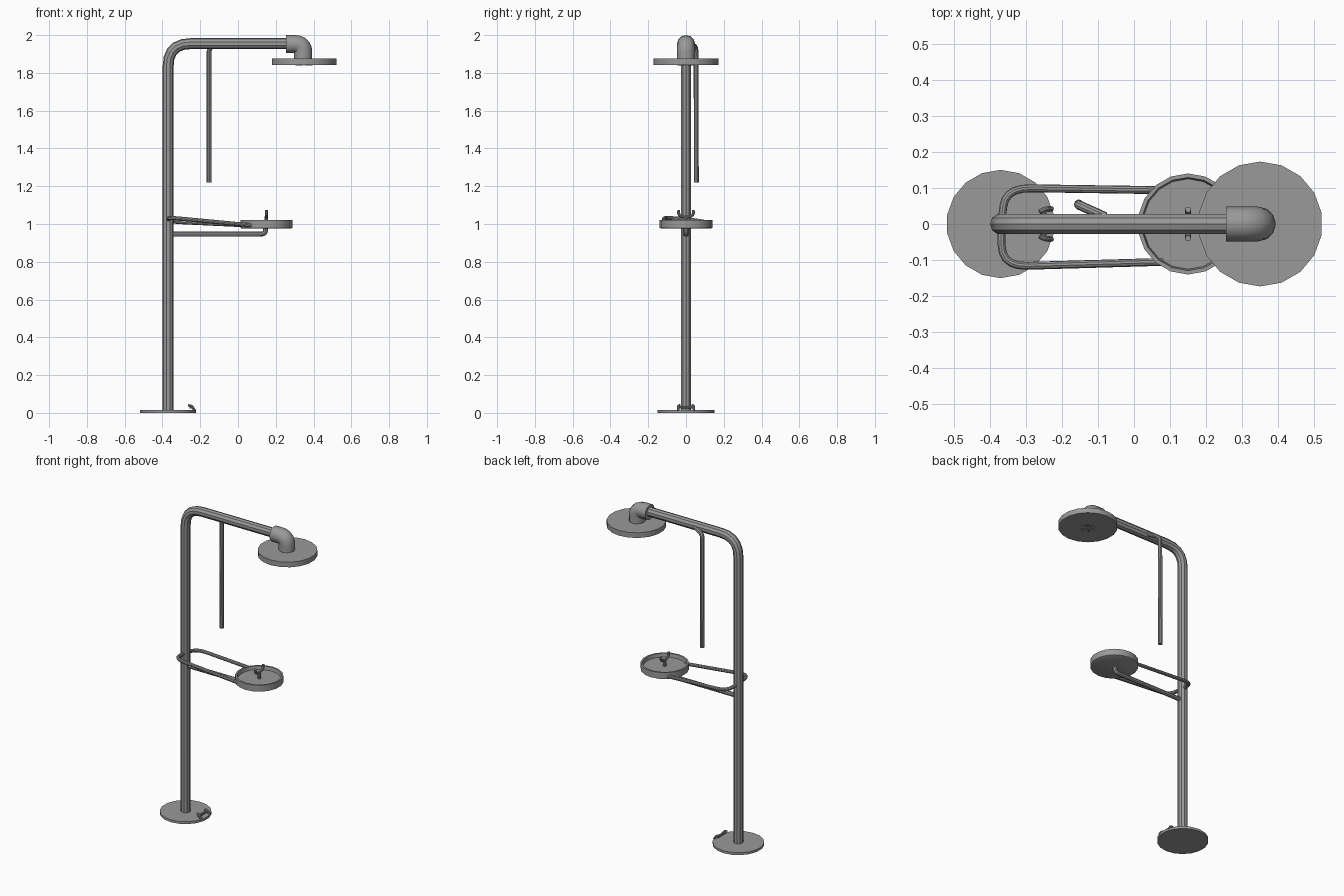
import bpy, bmesh, math
from mathutils import Vector

cube = bpy.data.objects.get("Cube")
if cube:
    bpy.data.objects.remove(cube)

steel = bpy.data.materials.new("grey_steel")
steel.use_nodes = True
GREY = (0.32, 0.32, 0.32, 1)
steel.diffuse_color = GREY
steel.node_tree.nodes["Principled BSDF"].inputs["Base Color"].default_value = GREY


def finish(obj):
    """Give the part its material and smooth shading with sharp edges."""
    obj.data.materials.clear()
    obj.data.materials.append(steel)
    bpy.ops.object.select_all(action='DESELECT')
    obj.select_set(True)
    bpy.context.view_layer.objects.active = obj
    if obj.type == 'CURVE':
        bpy.ops.object.convert(target='MESH')
        obj = bpy.context.view_layer.objects.active
    bpy.ops.object.shade_smooth_by_angle(angle=math.radians(35))
    return obj


def lathe(name, center, profile, sides=18):
    """Turn a closed (radius, height) profile about a vertical axis."""
    bm = bmesh.new()
    rings = []
    for r, z in profile:
        angles = [math.pi / 2 + 2 * math.pi * i / sides for i in range(sides)]
        rings.append([bm.verts.new((r * math.cos(a), r * math.sin(a), z)) for a in angles])
    for low, high in zip(rings, rings[1:]):
        for i in range(sides):
            j = (i + 1) % sides
            bm.faces.new((low[i], low[j], high[j], high[i]))
    bm.faces.new(rings[0][::-1])
    bm.faces.new(rings[-1])
    mesh = bpy.data.meshes.new(name)
    bm.to_mesh(mesh)
    bm.free()
    obj = bpy.data.objects.new(name, mesh)
    obj.location = center
    bpy.context.collection.objects.link(obj)
    return finish(obj)


def rounded(points, bend, steps=5):
    """Replace each inner corner of a path by a smooth bend."""
    pts = [Vector(p) for p in points]
    path = [pts[0]]
    for a, b, c in zip(pts, pts[1:], pts[2:]):
        start = b + (a - b).normalized() * min(bend, (a - b).length * 0.49)
        end = b + (c - b).normalized() * min(bend, (c - b).length * 0.49)
        for i in range(steps + 1):
            t = i / steps
            path.append(start * (1 - t) ** 2 + b * 2 * t * (1 - t) + end * t * t)
    return path + [pts[-1]]


def tube(name, points, radius, bend=0.03, resolution=3):
    curve = bpy.data.curves.new(name, 'CURVE')
    curve.dimensions = '3D'
    curve.bevel_depth = radius
    curve.bevel_resolution = resolution
    curve.use_fill_caps = True
    spline = curve.splines.new('POLY')
    path = rounded(points, bend)
    spline.points.add(len(path) - 1)
    for point, co in zip(spline.points, path):
        point.co = (*co, 1)
    obj = bpy.data.objects.new(name, curve)
    bpy.context.collection.objects.link(obj)
    return finish(obj)


POLE_X, BOWL_X, HEAD_X = -0.37, 0.15, 0.35

# Floor plate, upright and overhead arm
lathe("base_plate", (POLE_X, 0, 0), [(0.15, 0), (0.15, 0.015)])
tube("pole_and_arm", [(POLE_X, 0, 0.01), (POLE_X, 0, 1.955), (0.27, 0, 1.955)], 0.029, 0.12)

# Shower elbow and head
tube("shower_elbow", [(0.255, 0, 1.952), (0.345, 0, 1.952), (0.345, 0, 1.865)], 0.048, 0.06, 4)
lathe("shower_head", (HEAD_X, 0, 0), [(0.173, 1.842), (0.173, 1.875)])

# Spray rosette under the head
for i in range(8):
    a = i * math.pi / 4
    start = (HEAD_X + 0.015 * math.cos(a), 0.015 * math.sin(a), 1.842)
    end = (HEAD_X + 0.045 * math.cos(a), 0.045 * math.sin(a), 1.842)
    tube("spray_slot", [start, end], 0.004, resolution=1)

# Pull rod hung from the arm
tube("pull_rod", [(-0.08, 0.02, 1.95), (-0.153, 0.053, 1.94), (-0.153, 0.055, 1.22)], 0.013)

# Eye wash bowl with a raised rim
lathe("wash_bowl", (BOWL_X, 0, 0),
      [(0.13, 0.975), (0.14, 0.98), (0.14, 1.02), (0.129, 1.02), (0.125, 0.998)])

# Forked nozzle in the bowl
tube("nozzle_stem", [(BOWL_X, 0, 0.985), (BOWL_X, 0, 1.04)], 0.009)
for side in (-1, 1):
    tube("nozzle_prong", [(BOWL_X, 0, 1.035), (BOWL_X, side * 0.038, 1.045),
                          (BOWL_X, side * 0.04, 1.073)], 0.008, 0.015)

# Supply pipe under the bowl
tube("supply_pipe", [(POLE_X, 0, 0.946), (BOWL_X - 0.005, 0, 0.946),
                     (BOWL_X - 0.005, 0, 0.985)], 0.014, 0.03)

# Push handle looping around the pole
tube("push_handle", [(0.06, 0.094, 0.992), (-0.355, 0.1, 1.012), (-0.369, 0, 1.025),
                     (-0.365, -0.118, 1.034), (0.08, -0.105, 0.992)], 0.011, 0.07)

# Foot pedal on the floor plate
tube("pedal_bar", [(-0.25, -0.04, 0.03), (-0.25, 0.04, 0.03)], 0.008)
for side in (-1, 1):
    tube("pedal_prong", [(-0.262, side * 0.034, 0.04), (-0.245, side * 0.042, 0.036),
                         (-0.228, side * 0.042, 0.012)], 0.007, 0.01)
